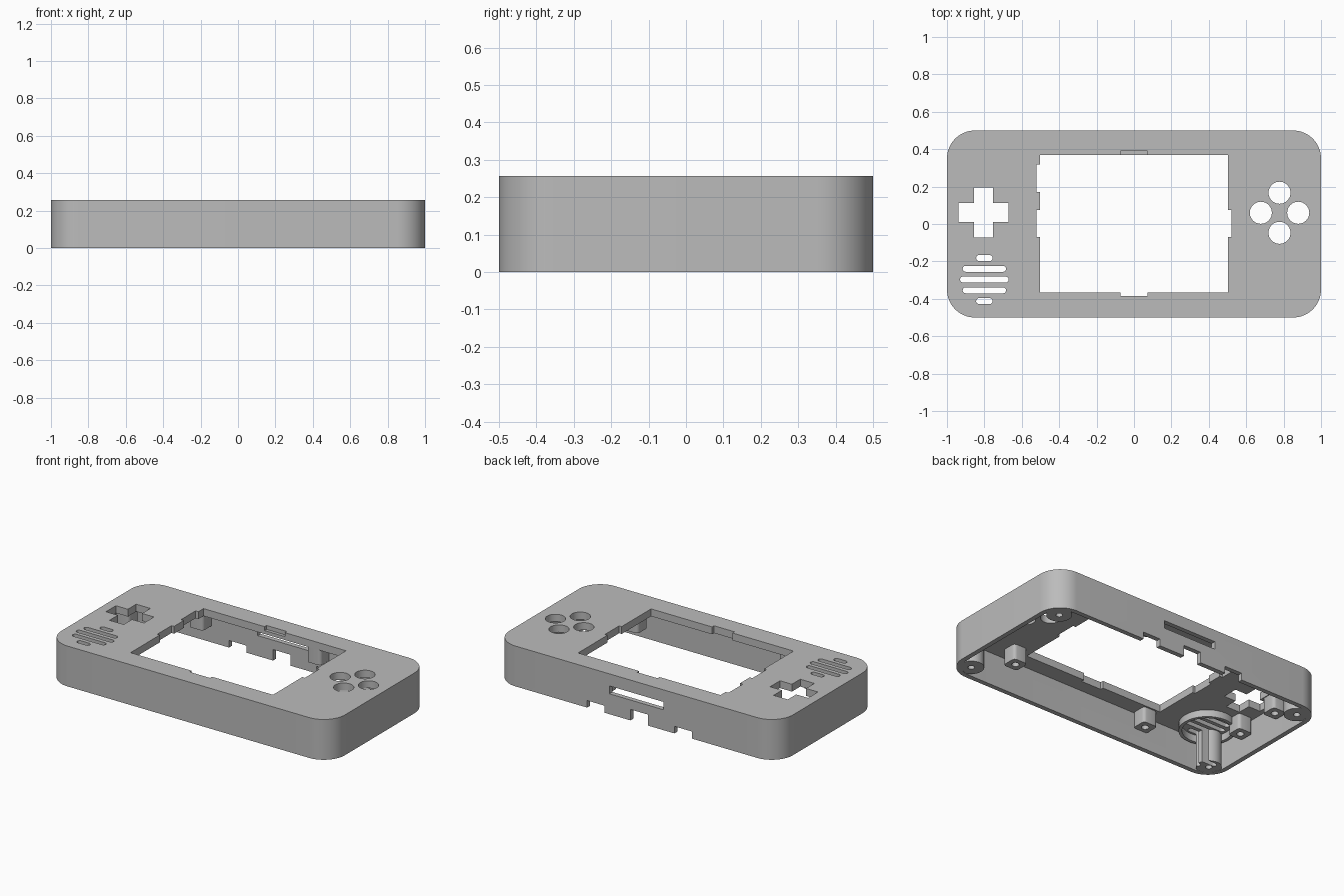
import bpy
import bmesh
from math import sin, cos, pi

if "Cube" in bpy.data.objects:
    bpy.data.objects.remove(bpy.data.objects["Cube"], do_unlink=True)

grey = bpy.data.materials.new("mid_grey_plastic")
grey.use_nodes = True
grey.diffuse_color = (0.5, 0.5, 0.5, 1)
grey.node_tree.nodes["Principled BSDF"].inputs["Base Color"].default_value = (0.5, 0.5, 0.5, 1)

HALF_X, HALF_Y, HEIGHT = 1.0, 0.5, 0.257
WALL, CORNER = 0.03, 0.15
PLATE = 0.21           # underside of the face plate
BELOW, ABOVE = -0.1, 0.4


def prism(name, cx, cy, hx, hy, z0, z1, r=0.0, steps=10):
    """Upright prism with a rounded-rectangle outline."""
    pts = []
    for k, (sx, sy) in enumerate([(1, 1), (-1, 1), (-1, -1), (1, -1)]):
        for i in range(steps + 1 if r else 1):
            a = (k + i / steps) * pi / 2
            pts.append((cx + sx * (hx - r) + r * cos(a), cy + sy * (hy - r) + r * sin(a)))
    bm = bmesh.new()
    face = bm.faces.new([bm.verts.new((x, y, z0)) for x, y in pts])
    top = bmesh.ops.extrude_face_region(bm, geom=[face])["geom"]
    bmesh.ops.translate(bm, vec=(0, 0, z1 - z0),
                        verts=[v for v in top if isinstance(v, bmesh.types.BMVert)])
    bmesh.ops.remove_doubles(bm, verts=bm.verts, dist=1e-5)
    bmesh.ops.recalc_face_normals(bm, faces=bm.faces)
    mesh = bpy.data.meshes.new(name)
    bm.to_mesh(mesh)
    bm.free()
    mesh.materials.append(grey)
    obj = bpy.data.objects.new(name, mesh)
    bpy.context.collection.objects.link(obj)
    return obj


def combine(target, tool, operation):
    """Apply a boolean and discard the tool."""
    mod = target.modifiers.new("boolean", 'BOOLEAN')
    mod.operation, mod.object, mod.solver = operation, tool, 'EXACT'
    bpy.context.view_layer.objects.active = target
    bpy.ops.object.modifier_apply(modifier=mod.name)
    bpy.data.objects.remove(tool, do_unlink=True)


def cut(*args, **kw):
    combine(shell, prism("cutter", *args, **kw), 'DIFFERENCE')


def add(*args, **kw):
    combine(shell, prism("boss", *args, **kw), 'UNION')


# Hollow tray, open underneath
shell = prism("case_shell", 0, 0, HALF_X, HALF_Y, 0, HEIGHT, CORNER, 16)
cut(0, 0, HALF_X - WALL, HALF_Y - WALL, BELOW, PLATE, CORNER - WALL, 16)

# Screw posts in the corners
for sx in (-1, 1):
    for sy in (-1, 1):
        x, y = sx * 0.895, sy * 0.395
        add(x, y, 0.075, 0.075, 0.001, PLATE + 0.01, 0.075)
        cut(x, y, 0.02, 0.02, BELOW, 0.15, 0.02, steps=5)

# Short posts that hold the circuit board
for x, y in [(0.6, -0.35), (-0.44, -0.425), (-0.91, -0.13),
             (-0.91, 0.18), (-0.56, 0.425), (0.27, 0.425)]:
    add(x, y, 0.05, 0.05, 0.11, PLATE + 0.01, 0.02, steps=4)
    cut(x, y, 0.022, 0.022, BELOW, 0.18, 0.022, steps=5)

# Speaker ring and grille slots
SPK_X, SPK_Y = -0.8, -0.297
ring = prism("speaker_ring", SPK_X, SPK_Y, 0.165, 0.165, 0.165, PLATE + 0.01, 0.165)
combine(ring, prism("cutter", SPK_X, SPK_Y, 0.145, 0.145, BELOW, ABOVE, 0.145), 'DIFFERENCE')
combine(shell, ring, 'UNION')
for row, half in zip(range(-2, 3), (0.044, 0.116, 0.13, 0.116, 0.044)):
    cut(SPK_X, SPK_Y + row * 0.0575, half, 0.016, BELOW, ABOVE, 0.0159, steps=5)

# Screen window with clip notches
cut(0, 0.0025, 0.502, 0.3675, BELOW, ABOVE)
cut(-0.48, 0.245, 0.042, 0.073, BELOW, ABOVE)
for sx in (-1, 1):
    cut(sx * 0.48, 0.002, 0.04, 0.072, BELOW, ABOVE)
cut(0, -0.345, 0.072, 0.04, BELOW, ABOVE)
cut(0, 0.35, 0.072, 0.04, 0.232, ABOVE)

# Direction pad opening
PAD_X, PAD_Y = -0.805, 0.062
cut(PAD_X, PAD_Y, 0.134, 0.05, BELOW, ABOVE)
cut(PAD_X, PAD_Y, 0.05, 0.134, BELOW, ABOVE)

# Round button holes
for dx, dy in [(1, 0), (-1, 0), (0, 1), (0, -1)]:
    cut(0.778 + dx * 0.1, 0.06 + dy * 0.107, 0.059, 0.059, BELOW, ABOVE, 0.059)

# Back wall: cartridge slot and connector notches
cut(0, HALF_Y, 0.19, 0.06, 0.13, 0.18)
for x, top in [(0.285, 0.045), (-0.02, 0.07), (-0.33, 0.045)]:
    cut(x, HALF_Y, 0.062, 0.06, BELOW, top)

# Smooth corners, crisp edges
bpy.ops.object.select_all(action='DESELECT')
shell.select_set(True)
bpy.context.view_layer.objects.active = shell
bpy.ops.object.shade_smooth_by_angle(angle=pi / 6)
